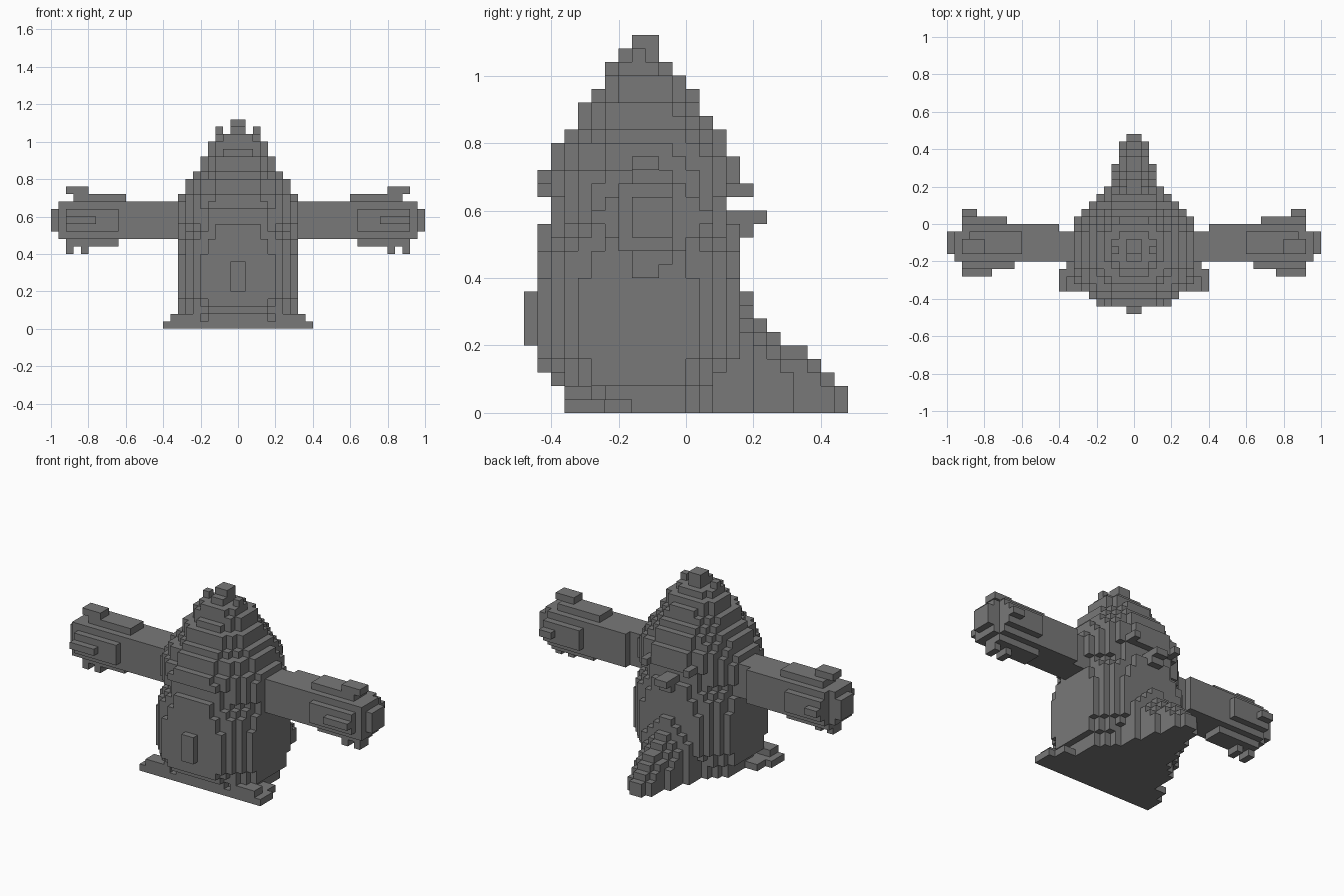
import bpy
import bmesh

U = 0.04  # edge length of one cube

cube = bpy.data.objects.get("Cube")
if cube:
    bpy.data.objects.remove(cube)

grey = bpy.data.materials.new("stone_grey")
grey.use_nodes = True
GREY = (0.19, 0.19, 0.19, 1)
grey.diffuse_color = GREY
grey.node_tree.nodes["Principled BSDF"].inputs["Base Color"].default_value = GREY


def box(x0, x1, y0, y1, z0, z1):
    """Cells of a solid block, in cube units."""
    return {(x, y, z) for x in range(x0, x1)
            for y in range(y0, y1) for z in range(z0, z1)}


def mirror(cells):
    return {(-1 - x, y, z) for x, y, z in cells}


def slab(z0, z1, half, front, back, power):
    """Layers with a rounded (superellipse) outline."""
    mid, depth = (front + back) / 2, (back - front) / 2 + 0.25
    return {(x, y, z) for x, y, z in box(-half, half, front, back, z0, z1)
            if abs((x + 0.5) / (half + 0.25)) ** power
            + abs((y + 0.5 - mid) / depth) ** power <= 1}


def build(name, cells):
    """Make a mesh from the exposed sides of a set of cells."""
    bm = bmesh.new()
    verts = {}

    def vert(p):
        if p not in verts:
            verts[p] = bm.verts.new([c * U for c in p])
        return verts[p]

    for cell in sorted(cells):
        for axis in range(3):
            a, b = (axis + 1) % 3, (axis + 2) % 3
            for side in (0, 1):
                neighbour = list(cell)
                neighbour[axis] += 2 * side - 1
                if tuple(neighbour) in cells:
                    continue
                ring = []
                for da, db in ((0, 0), (1, 0), (1, 1), (0, 1)):
                    p = list(cell)
                    p[axis] += side
                    p[a] += da
                    p[b] += db
                    ring.append(vert(tuple(p)))
                bm.faces.new(ring if side else ring[::-1])
    mesh = bpy.data.meshes.new(name)
    bm.to_mesh(mesh)
    bm.free()
    mesh.materials.append(grey)
    obj = bpy.data.objects.new(name, mesh)
    bpy.context.collection.objects.link(obj)


def stack(start, layers):
    cells = set()
    for top, *shape in layers:
        cells |= slab(start, top, *shape)
        start = top
    return cells


# Belly: top level, half width, front, back, roundness
build("body", stack(0, [
    (2, 7, -9, 3, 2.2),
    (3, 8, -10, 3, 2.2),
    (4, 8, -11, 4, 2.1),
    (10, 8, -11, 4, 2.5),
    (12, 8, -11, 4, 2.2),
    (13, 8, -11, 4, 1.8),
    (14, 8, -11, 4, 1.6),
]) | box(-1, 1, -12, -11, 5, 9))

# Pointed hood with two small ears
ear = box(2, 3, -4, -3, 26, 27)
build("hood", stack(14, [
    (16, 8, -10, 3, 2.2),
    (17, 8, -11, 4, 2),
    (18, 8, -11, 4, 1.8),
    (19, 7, -10, 4, 2),
    (20, 7, -10, 3, 2),
    (21, 6, -9, 3, 2),
    (22, 5, -8, 2, 2.2),
    (23, 5, -8, 1, 2),
    (24, 4, -7, 1, 2),
    (25, 4, -6, 0, 2),
    (26, 3, -6, -1, 2.2),
    (27, 1, -5, -2, 3),
    (28, 1, -4, -2, 3),
]) | ear | mirror(ear))

# Tail: a ridge falling towards the back
tail = set()
for i, height in enumerate([9, 7, 6, 5, 5, 4, 3, 2]):
    width = (4, 3, 3, 3, 2, 2, 2, 1)[i]
    for z in range(height):
        w = min(width, height - z)
        tail |= box(-w, w, 4 + i, 5 + i, z, z + 1)
tail |= box(-4, 4, 1, 4, 0, 6)
build("tail", tail)

# Small spines on the back
spine = box(3, 4, 3, 5, 16, 17)
build("back_spines", box(-1, 1, 3, 5, 13, 15) | box(-1, 1, 5, 6, 14, 15)
      | spine | mirror(spine))

foot = box(3, 10, -9, -6, 0, 1) | box(3, 9, -6, -4, 0, 1) | box(5, 9, -9, -7, 1, 2)

arm = box(6, 17, -5, -1, 12, 17) | box(10, 17, -1, 0, 12, 17)

hand = box(16, 23, -5, 0, 12, 17)        # palm
hand |= box(15, 22, -4, -1, 17, 18)      # upper pad
hand |= box(16, 23, -4, -1, 11, 12)      # lower pad
hand |= box(16, 23, -6, -5, 13, 16)      # front pad
hand |= box(17, 23, 0, 1, 13, 16)        # back pad
hand |= box(23, 24, -5, -1, 12, 17) | box(24, 25, -4, -1, 13, 16)  # end
hand |= box(20, 23, -4, -2, 18, 19)      # upper finger
hand |= box(20, 21, -4, -2, 10, 11) | box(22, 23, -4, -2, 10, 11)  # lower fingers
hand |= box(19, 23, -7, -6, 14, 15)      # front finger
hand |= box(21, 23, 1, 2, 14, 15)        # back finger

for part, cells in (("foot", foot), ("arm", arm), ("hand", hand)):
    build("left_" + part, cells)
    build("right_" + part, mirror(cells))
